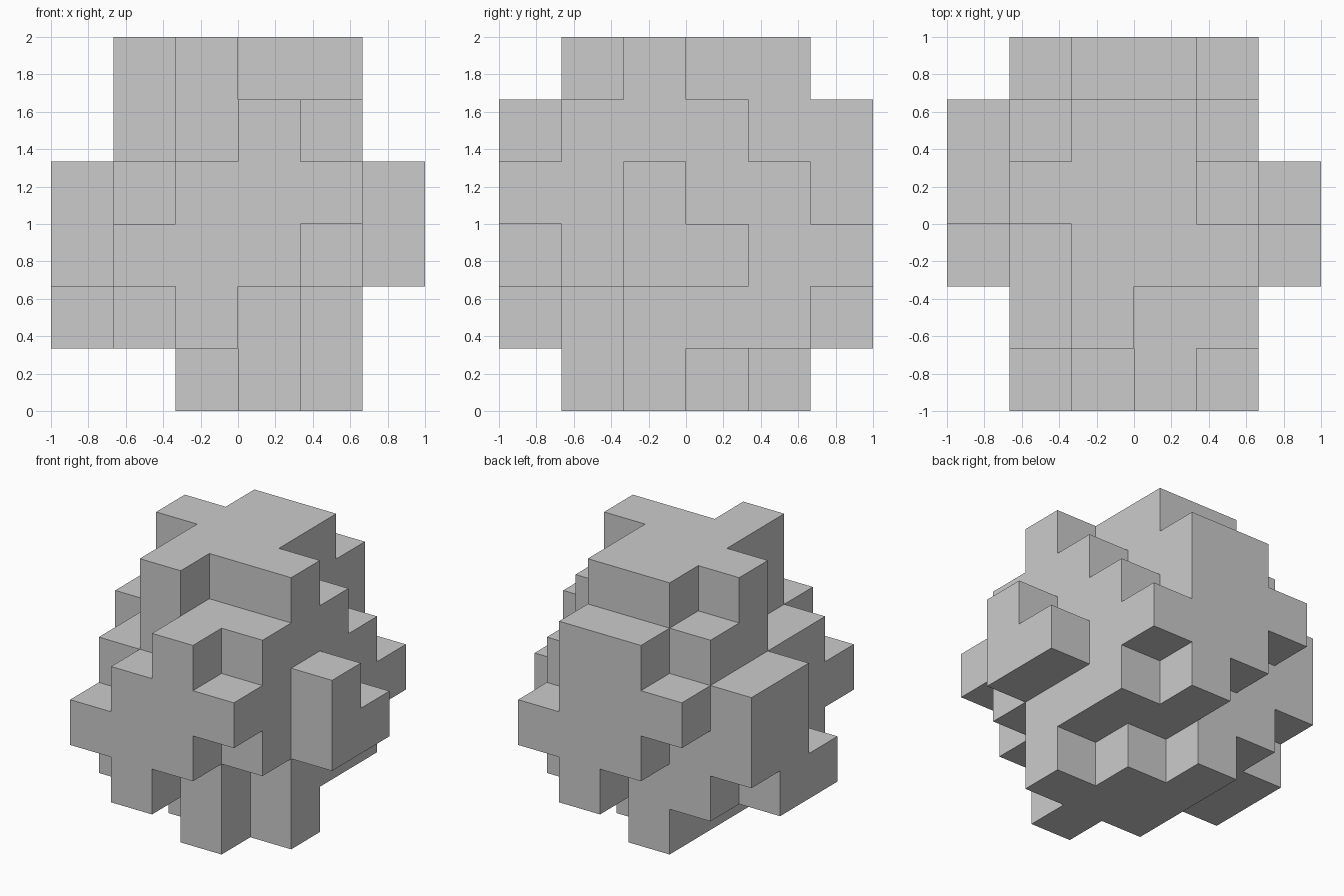
import bpy, bmesh

if "Cube" in bpy.data.objects:
    bpy.data.objects.remove(bpy.data.objects["Cube"])

CELL = 1 / 3

# Each layer from the bottom up: {row along y: (first x, end x)} on a 6 x 6 x 6 grid
LAYERS = [
    {1: (3, 4), 2: (2, 5), 3: (2, 4), 4: (2, 3)},
    {0: (2, 3), 1: (1, 4), 2: (0, 5), 3: (0, 5), 4: (1, 5), 5: (3, 4)},
    {0: (1, 4), 1: (1, 5), 2: (1, 6), 3: (0, 6), 4: (0, 5), 5: (2, 5)},
    {0: (2, 5), 1: (1, 5), 2: (1, 6), 3: (0, 5), 4: (0, 5), 5: (1, 4)},
    {0: (3, 4), 1: (2, 5), 2: (2, 5), 3: (1, 5), 4: (1, 4), 5: (2, 4)},
    {1: (2, 3), 2: (2, 5), 3: (1, 4), 4: (2, 4)},
]

cells = {(x, y, z)
         for z, rows in enumerate(LAYERS)
         for y, (start, end) in rows.items()
         for x in range(start, end)}

bm = bmesh.new()
corners = {}


def corner(p):
    """Shared vertex at a grid corner."""
    if p not in corners:
        corners[p] = bm.verts.new((p[0] * CELL - 1, p[1] * CELL - 1, p[2] * CELL))
    return corners[p]


# Outer skin: one square wherever a filled cell meets empty space
for cell in sorted(cells):
    for axis in range(3):
        for side in (0, 1):
            neighbour = list(cell)
            neighbour[axis] += 2 * side - 1
            if tuple(neighbour) in cells:
                continue
            ring = []
            for u, v in ((0, 0), (1, 0), (1, 1), (0, 1)):
                p = list(cell)
                p[axis] += side
                p[(axis + 1) % 3] += u
                p[(axis + 2) % 3] += v
                ring.append(corner(tuple(p)))
            bm.faces.new(ring if side else ring[::-1])

# Stepped block puzzle
mesh = bpy.data.meshes.new("block_puzzle")
bm.to_mesh(mesh)
bm.free()
block_puzzle = bpy.data.objects.new("block_puzzle", mesh)
bpy.context.collection.objects.link(block_puzzle)
